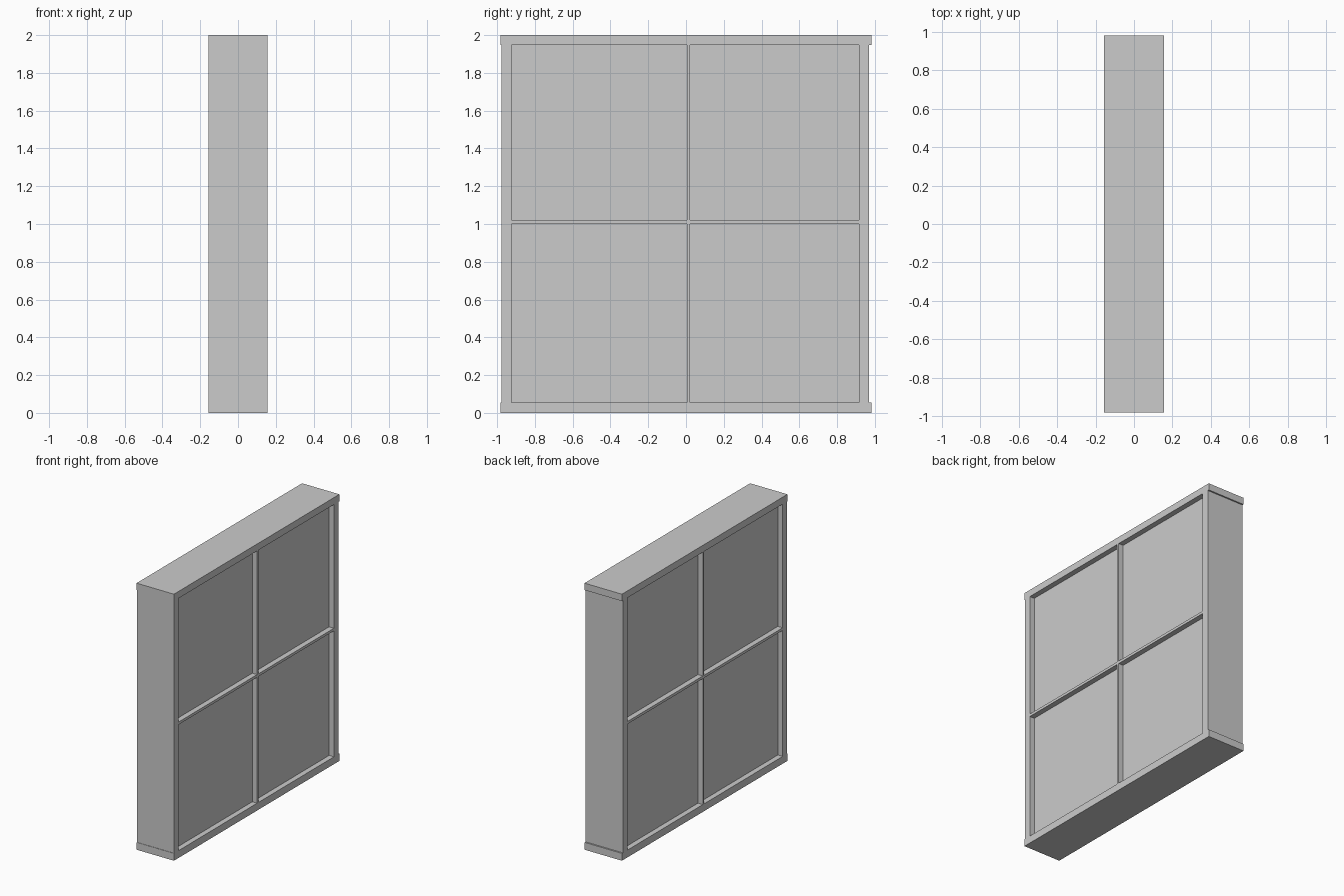
import bpy

if "Cube" in bpy.data.objects:
    bpy.data.objects.remove(bpy.data.objects["Cube"])

DEPTH = 0.155          # half depth of frame and bars
PANE = 0.115           # half depth of the recessed panes


def box(name, y0, y1, z0, z1, half_depth=DEPTH):
    bpy.ops.mesh.primitive_cube_add(size=1, location=(0, (y0 + y1) / 2, (z0 + z1) / 2))
    ob = bpy.context.object
    ob.name = name
    ob.scale = (2 * half_depth, y1 - y0, z1 - z0)
    bpy.ops.object.transform_apply(location=False, rotation=False, scale=True)
    return ob


# Opening limits: outer frame and the cross bars
Y_LEFT, Y_RIGHT = -0.925, 0.916
Z_LOW, Z_HIGH = 0.055, 1.948
BAR_Y = (0.005, 0.022)
BAR_Z = (1.0, 1.02)

# Top and bottom rails overhang the stiles slightly
box("bottom_rail", -0.981, 0.981, 0, Z_LOW)
box("top_rail", -0.981, 0.981, Z_HIGH, 2)

# Side stiles
box("left_stile", -0.978, Y_LEFT, Z_LOW, Z_HIGH)
box("right_stile", Y_RIGHT, 0.97, Z_LOW, Z_HIGH)

# Cross bars, flush with the frame on both faces
box("horizontal_bar", Y_LEFT, Y_RIGHT, *BAR_Z)
box("lower_vertical_bar", *BAR_Y, Z_LOW, BAR_Z[0])
box("upper_vertical_bar", *BAR_Y, BAR_Z[1], Z_HIGH)

# Four recessed panes
for side, y in (("left", (Y_LEFT, BAR_Y[0])), ("right", (BAR_Y[1], Y_RIGHT))):
    for level, z in (("lower", (Z_LOW, BAR_Z[0])), ("upper", (BAR_Z[1], Z_HIGH))):
        box(f"{level}_{side}_pane", *y, *z, PANE)
